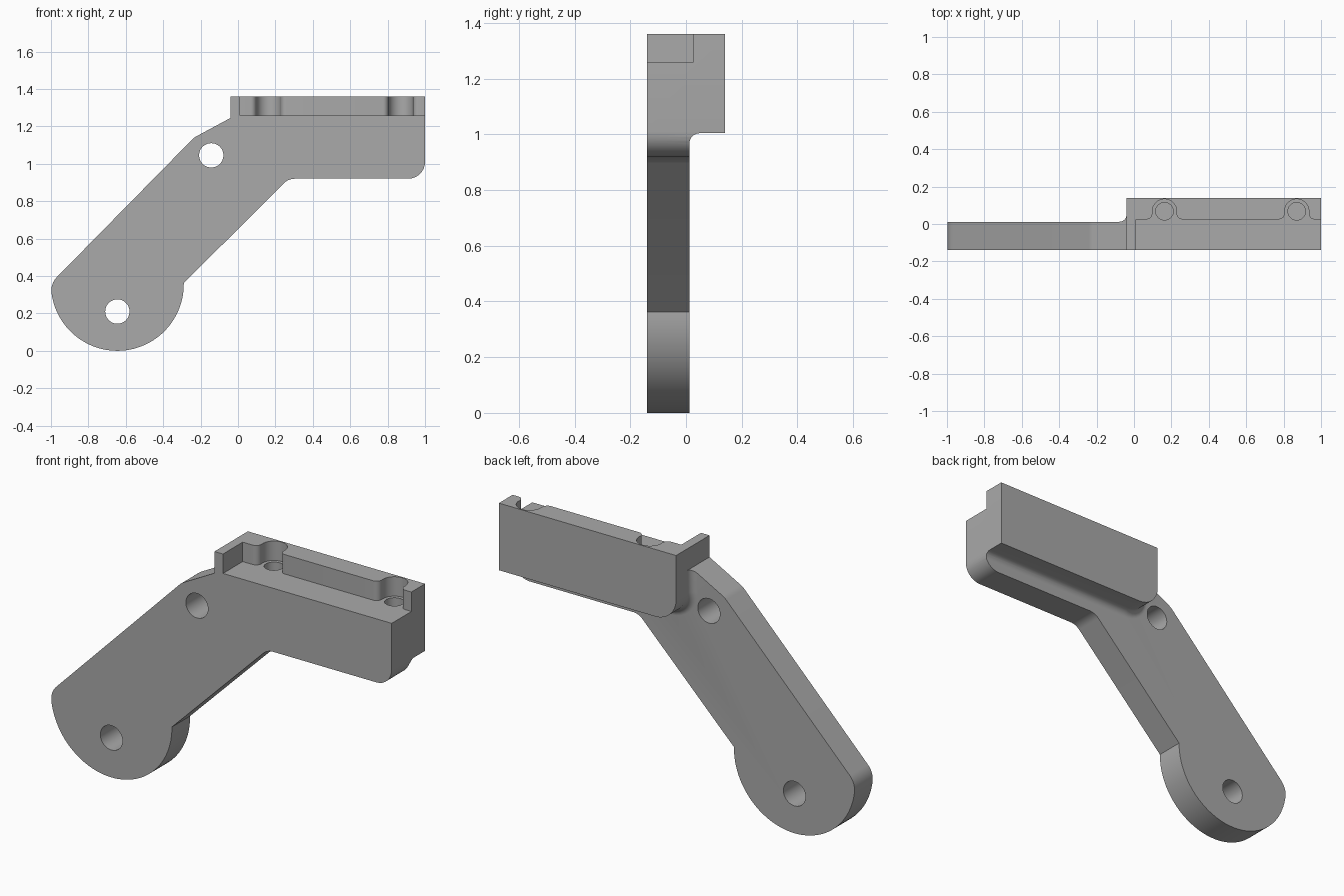
import bpy, bmesh
from math import sin, cos, pi, tan, radians
from mathutils import Vector

cube = bpy.data.objects.get("Cube")
if cube:
    bpy.data.objects.remove(cube, do_unlink=True)

grey = bpy.data.materials.new("plain grey")
grey.use_nodes = True
grey.diffuse_color = (0.4, 0.4, 0.4, 1)
grey.node_tree.nodes["Principled BSDF"].inputs["Base Color"].default_value = (0.4, 0.4, 0.4, 1)


def arc(cx, cy, r, start, end, steps):
    """Points along an arc, angles in degrees."""
    angles = [radians(start + (end - start) * i / steps) for i in range(steps + 1)]
    return [(cx + r * cos(a), cy + r * sin(a), 0) for a in angles]


def rounded(corners, steps=8):
    """Closed outline from (u, v, radius) corners."""
    out = []
    for i, (u, v, r) in enumerate(corners):
        p = Vector((u, v))
        if r == 0:
            out.append(p)
            continue
        a = (Vector(corners[i - 1][:2]) - p).normalized()
        b = (Vector(corners[(i + 1) % len(corners)][:2]) - p).normalized()
        half = a.angle(b) / 2
        mid = p + (a + b).normalized() * r / sin(half)
        s = p + a * r / tan(half) - mid
        e = p + b * r / tan(half) - mid
        sweep = pi - 2 * half
        for k in range(steps + 1):
            t = k / steps
            out.append(mid + (s * sin((1 - t) * sweep) + e * sin(t * sweep)) / sin(sweep))
    return out


def loft(name, rings, axis):
    """Solid through (outline, depth) rings stacked along y or z."""
    bm = bmesh.new()
    loops = []
    for outline, d in rings:
        loops.append([bm.verts.new((u, d, v) if axis == "y" else (u, v, d)) for u, v in outline])
    n = len(loops[0])
    for lo, hi in zip(loops, loops[1:]):
        for i in range(n):
            j = (i + 1) % n
            bm.faces.new((lo[i], lo[j], hi[j], hi[i]))
    bm.faces.new(loops[0])
    bm.faces.new(loops[-1])
    bmesh.ops.recalc_face_normals(bm, faces=bm.faces)
    mesh = bpy.data.meshes.new(name)
    bm.to_mesh(mesh)
    bm.free()
    mesh.materials.append(grey)
    obj = bpy.data.objects.new(name, mesh)
    bpy.context.collection.objects.link(obj)
    return obj


def prism(name, corners, low, high, axis):
    outline = rounded(corners)
    return loft(name, [(outline, low), (outline, high)], axis)


def combine(obj, tool, operation):
    mod = obj.modifiers.new(operation, "BOOLEAN")
    mod.operation, mod.object, mod.solver = operation, tool, "EXACT"
    bpy.context.view_layer.objects.active = obj
    bpy.ops.object.modifier_apply(modifier=mod.name)
    bpy.data.objects.remove(tool, do_unlink=True)


# Side outline of the arm and head at full depth
side = arc(-0.645, 0.355, 0.355, 187, 360, 48) + [
    (-0.29, 0.362, 0), (0.27, 0.92, 0.08), (1, 0.92, 0.09), (1, 1.36, 0),
    (-0.04, 1.36, 0), (-0.04, 1.245, 0), (-0.235, 1.14, 0.1), (-1, 0.362, 0.1)]
bracket = prism("angled_bracket", side, -0.14, 0.14, "y")

# Envelope: thin arm slab plus thick head with a fillet where they meet
fillet = 0.038
slab = [(-1.3, -0.3, 0), (1.3, -0.3, 0), (1.3, 1.7, 0), (-1.3, 1.7, 0)]
envelope = prism("envelope", slab, -0.3, 0.012, "y")


def head_outline(grow):
    return rounded([(-0.04 - grow, 1.6, 0), (-0.04 - grow, 1.004 - grow, 0.12 + grow),
                    (1.2, 1.004 - grow, 0), (1.2, 1.6, 0)])


rings = [(head_outline(fillet), -0.1)]
for k in range(9):
    t = k / 8 * pi / 2
    rings.append((head_outline(fillet * (1 - sin(t))), 0.012 + fillet * (1 - cos(t))))
rings.append((head_outline(0), 0.3))
combine(envelope, loft("head", rings, "y"), "UNION")
combine(bracket, envelope, "INTERSECT")

# Top ledge with two scalloped screw seats
screws = (0.87, 0.163)
ledge = [(0.01, -0.3, 0), (1.2, -0.3, 0), (1.2, 0.025, 0)]
for x in screws:
    ledge += [(x + 0.065, 0.025, 0.03)] + arc(x, 0.068, 0.065, 0, 180, 24) + [(x - 0.065, 0.025, 0.03)]
ledge.append((0.01, 0.025, 0))
combine(bracket, prism("ledge_cutter", ledge, 1.257, 1.6, "z"), "DIFFERENCE")

# Blind screw holes
for x in screws:
    hole = arc(x, 0.068, 0.047, 0, 350, 35)
    combine(bracket, prism("screw_cutter", hole, 1.06, 1.4, "z"), "DIFFERENCE")

# Pivot holes through the arm
for x, z in ((-0.143, 1.045), (-0.645, 0.21)):
    hole = arc(x, z, 0.065, 0, 352.5, 47)
    combine(bracket, prism("pivot_cutter", hole, -0.4, 0.4, "y"), "DIFFERENCE")

# Smooth curved walls, crisp edges
bpy.ops.object.select_all(action="DESELECT")
bracket.select_set(True)
bpy.context.view_layer.objects.active = bracket
bpy.ops.object.shade_smooth_by_angle(angle=radians(30))
